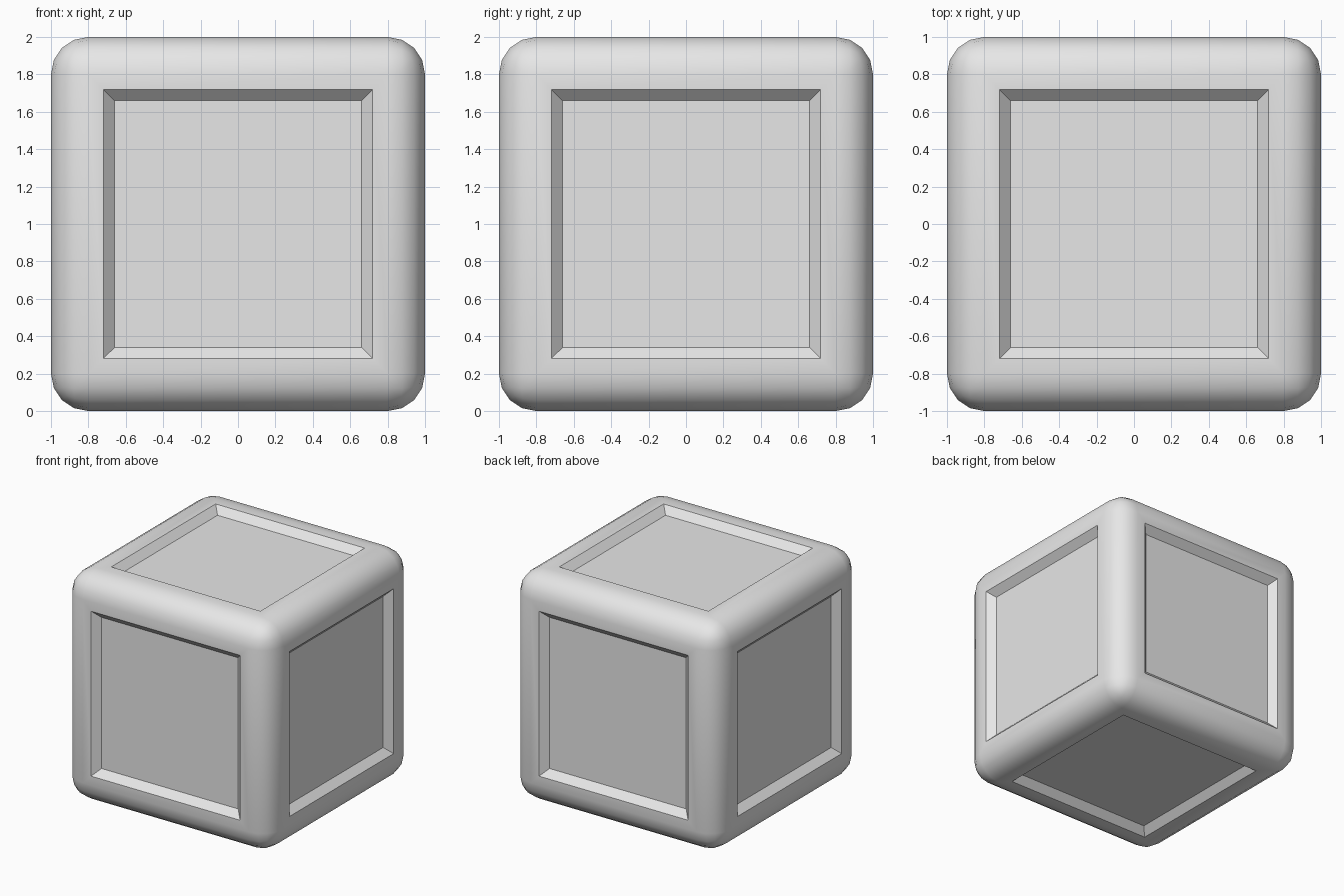
import bpy
import bmesh
import math
from mathutils import Matrix

default = bpy.data.objects.get("Cube")
if default:
    bpy.data.objects.remove(default, do_unlink=True)

SIZE = 2.0
ROUNDING = 0.2
RIM = 0.08       # flat border between rounded edge and recess
RECESS = 0.06    # width and depth of the sloped recess wall

# Plain grey material
grey = bpy.data.materials.new("light_grey")
grey.use_nodes = True
colour = (0.8, 0.8, 0.8, 1.0)
grey.diffuse_color = colour
grey.node_tree.nodes["Principled BSDF"].inputs["Base Color"].default_value = colour

# Cube standing on the ground with rounded edges
bm = bmesh.new()
bmesh.ops.create_cube(bm, size=SIZE, matrix=Matrix.Translation((0, 0, SIZE / 2)))
bmesh.ops.bevel(bm, geom=bm.edges[:], offset=ROUNDING, offset_type='OFFSET',
                segments=4, profile=0.5, affect='EDGES', clamp_overlap=False)

# Square recessed panel with sloped walls on each of the six sides
sides = [f for f in bm.faces if f.calc_area() > 1]
bmesh.ops.inset_individual(bm, faces=sides, thickness=RIM, use_even_offset=True)
bmesh.ops.inset_individual(bm, faces=sides, thickness=RECESS, depth=-RECESS,
                           use_even_offset=True)

mesh = bpy.data.meshes.new("panelled_block")
bm.to_mesh(mesh)
bm.free()
mesh.materials.append(grey)

block = bpy.data.objects.new("panelled_block", mesh)
bpy.context.collection.objects.link(block)

# Smooth rounded edges, crisp recess edges
bpy.ops.object.select_all(action='DESELECT')
block.select_set(True)
bpy.context.view_layer.objects.active = block
bpy.ops.object.shade_smooth_by_angle(angle=math.radians(30))
